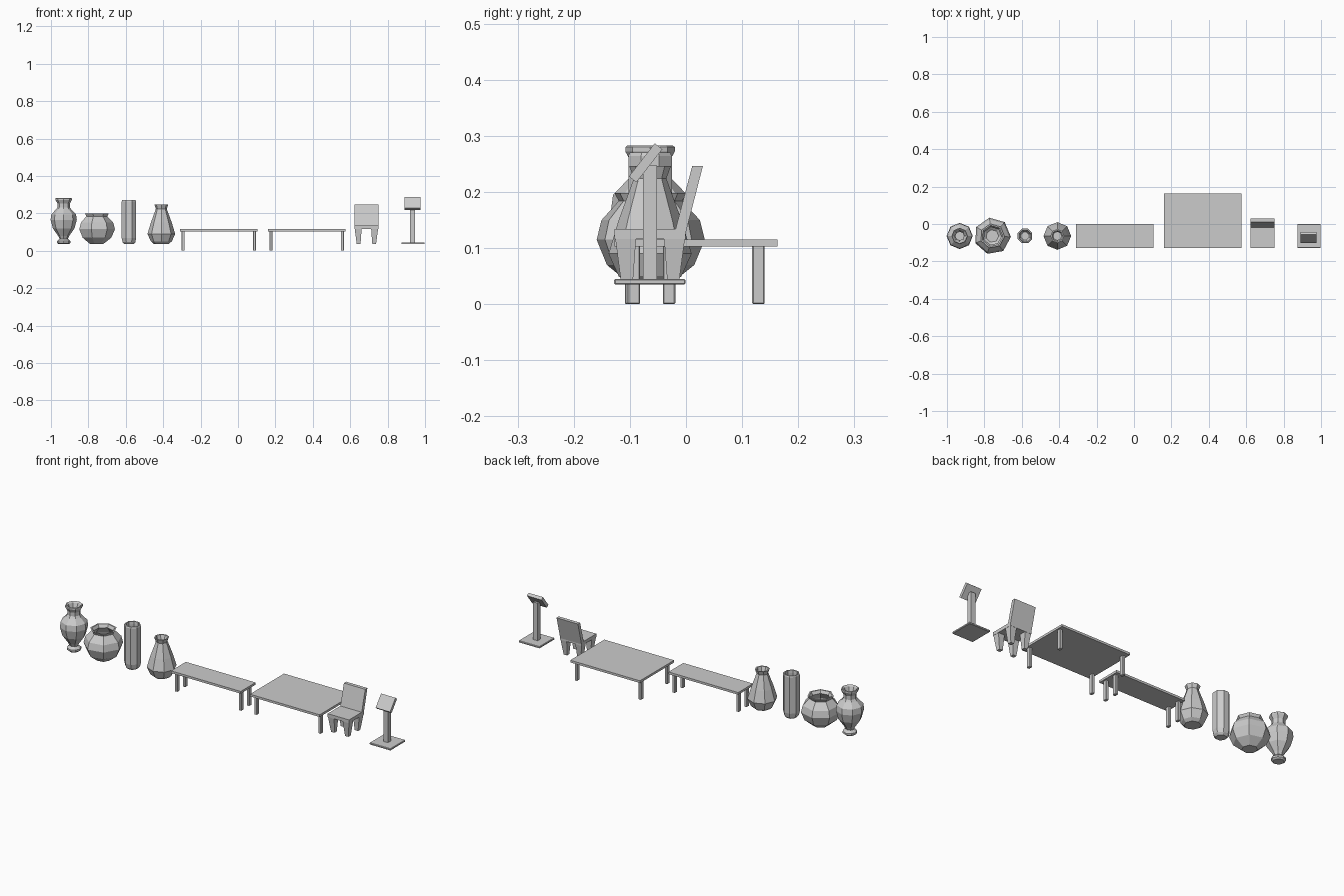
import bpy, bmesh
from math import sin, cos, pi, radians
from mathutils import Matrix

if "Cube" in bpy.data.objects:
    bpy.data.objects.remove(bpy.data.objects["Cube"])

YC = -0.064  # shared centre line of the row


def finish(bm, name):
    bmesh.ops.recalc_face_normals(bm, faces=bm.faces)
    me = bpy.data.meshes.new(name)
    bm.to_mesh(me)
    bm.free()
    ob = bpy.data.objects.new(name, me)
    bpy.context.collection.objects.link(ob)
    return ob


def lathe(name, x, profile, sides, turn=0.0):
    """Faceted vessel: (radius, z) rings, capped at first and last ring."""
    bm = bmesh.new()
    rings = []
    for r, z in profile:
        rings.append([bm.verts.new((x + r * cos(turn + 2 * pi * i / sides),
                                    YC + r * sin(turn + 2 * pi * i / sides), z))
                      for i in range(sides)])
    for a, b in zip(rings, rings[1:]):
        for i in range(sides):
            j = (i + 1) % sides
            bm.faces.new((a[i], a[j], b[j], b[i]))
    bm.faces.new(rings[0])
    bm.faces.new(rings[-1])
    return finish(bm, name)


def frustum(name, lo, hi):
    """Box between two rectangles, each (x0, x1, y0, y1, z)."""
    bm = bmesh.new()
    rings = []
    for x0, x1, y0, y1, z in (lo, hi):
        rings.append([bm.verts.new((x, y, z)) for x, y in
                      ((x0, y0), (x1, y0), (x1, y1), (x0, y1))])
    a, b = rings
    for i in range(4):
        j = (i + 1) % 4
        bm.faces.new((a[i], a[j], b[j], b[i]))
    bm.faces.new(a)
    bm.faces.new(b)
    return finish(bm, name)


def box(name, x0, x1, y0, y1, z0, z1, bevel=0.0):
    ob = frustum(name, (x0, x1, y0, y1, z0), (x0, x1, y0, y1, z1))
    if bevel:
        m = ob.modifiers.new("chamfer", 'BEVEL')
        m.width = bevel
        m.segments = 1
    return ob


# Vessels: outer profile up to the rim, then down the inside
lathe("urn", -0.932, [
    (0.027, 0.035), (0.036, 0.042), (0.036, 0.052), (0.022, 0.064),
    (0.030, 0.080), (0.058, 0.120), (0.070, 0.165), (0.066, 0.195), (0.040, 0.222),
    (0.033, 0.232), (0.033, 0.252), (0.044, 0.272), (0.044, 0.280), (0.040, 0.283),
    (0.033, 0.276), (0.023, 0.250), (0.023, 0.230), (0.055, 0.190),
    (0.055, 0.150), (0.025, 0.085)], 8)
lathe("round_pot", -0.757, [
    (0.038, 0.037), (0.080, 0.070), (0.099, 0.115), (0.090, 0.150), (0.058, 0.184),
    (0.066, 0.198), (0.058, 0.198), (0.048, 0.183), (0.080, 0.145),
    (0.085, 0.112), (0.068, 0.076), (0.034, 0.050)], 7, radians(-3))
lathe("tall_jar", -0.583, [
    (0.027, 0.035), (0.037, 0.046), (0.042, 0.068), (0.042, 0.264), (0.039, 0.270),
    (0.033, 0.270), (0.031, 0.255), (0.031, 0.068), (0.022, 0.048)], 8, pi / 8)
lathe("tapered_vase", -0.410, [
    (0.040, 0.037), (0.056, 0.050), (0.074, 0.090), (0.056, 0.150), (0.029, 0.224),
    (0.037, 0.246), (0.030, 0.246), (0.022, 0.224), (0.046, 0.150),
    (0.063, 0.090), (0.036, 0.050)], 8)


# Bench and table: slab with four chamfered legs
def trestle(name, x0, x1, y0, y1, inset):
    box(name + "_top", x0, x1, y0, y1, 0.103, 0.115)
    for sx, lx in (("left", x0 + 0.009), ("right", x1 - 0.025)):
        for sy, ly in (("front", y0 + inset), ("back", y1 - inset - 0.022)):
            box(f"{name}_{sy}_{sx}_leg", lx, lx + 0.016, ly, ly + 0.022, 0, 0.105, 0.002)


trestle("bench", -0.31, 0.105, -0.127, -0.001, 0.018)
trestle("table", 0.16, 0.575, -0.127, 0.163, 0.023)

# Chair: seat, tapered legs, leaning back
cx0, cx1, cy0, cy1 = 0.623, 0.750, -0.127, -0.001
box("seat", cx0, cx1, cy0, cy1, 0.116, 0.134)
for sx, x, dx in (("left", cx0, 1), ("right", cx1, -1)):
    for sy, y, dy in (("front", cy0, 1), ("back", cy1, -1)):
        def rect(a, b, z):
            xs = sorted((x + dx * a, x + dx * b))
            ys = sorted((y + dy * a, y + dy * b))
            return (*xs, *ys, z)
        frustum(f"{sy}_{sx}_chair_leg", rect(0.012, 0.032, 0.035), rect(0.001, 0.038, 0.117))
frustum("backrest", (cx0, cx1, -0.021, -0.001, 0.125), (cx0, cx1, 0.011, 0.030, 0.246))

# Lectern: base, post, tilted reading panel
box("lectern_base", 0.873, 0.998, -0.128, -0.001, 0.035, 0.045, 0.002)
box("lectern_post", 0.920, 0.947, -0.077, -0.052, 0.042, 0.247)
panel = box("reading_panel", -0.043, 0.043, -0.0375, 0.0375, -0.0085, 0.0085)
panel.data.transform(Matrix.Translation((0.934, -0.072, 0.252)) @ Matrix.Rotation(radians(52), 4, 'X'))
